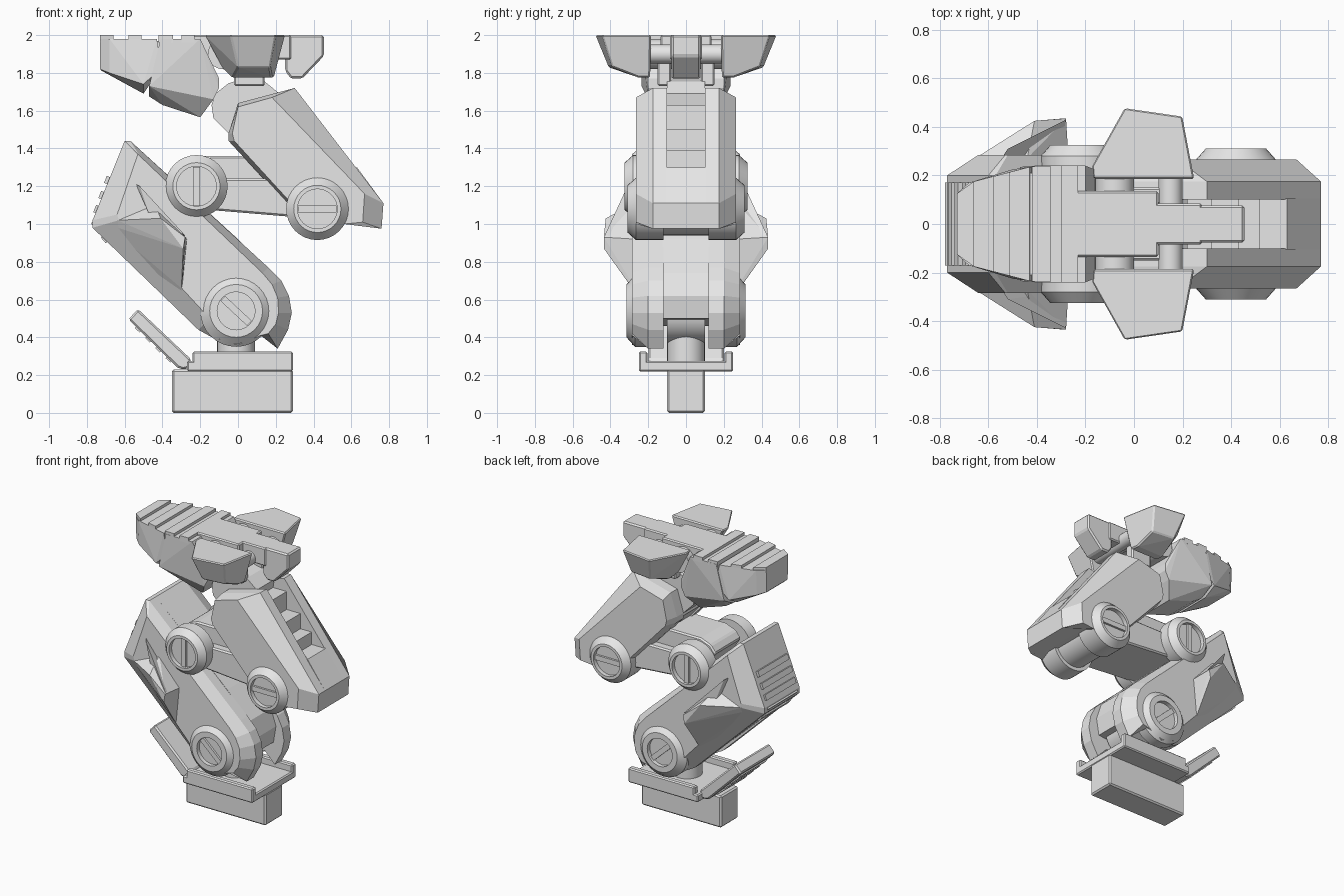
import bpy, bmesh, math

if "Cube" in bpy.data.objects:
    bpy.data.objects.remove(bpy.data.objects["Cube"])

grey = bpy.data.materials.new("light grey")
grey.diffuse_color = (0.8, 0.8, 0.8, 1)
grey.use_nodes = True
grey.node_tree.nodes["Principled BSDF"].inputs["Base Color"].default_value = grey.diffuse_color


def finish(bm, name, bevel=0.0, smooth=False):
    bmesh.ops.recalc_face_normals(bm, faces=bm.faces[:])
    me = bpy.data.meshes.new(name)
    bm.to_mesh(me)
    bm.free()
    ob = bpy.data.objects.new(name, me)
    bpy.context.collection.objects.link(ob)
    me.materials.append(grey)
    if bevel:
        m = ob.modifiers.new("edge", 'BEVEL')
        m.width, m.segments, m.limit_method = bevel, 1, 'ANGLE'
    if smooth:
        bpy.context.view_layer.objects.active = ob
        ob.select_set(True)
        bpy.ops.object.shade_smooth_by_angle(angle=math.radians(30))
        ob.select_set(False)
    return ob


def loft(name, sections, bevel=0.0):
    """Join equal-length (x, z) profiles placed at rising y."""
    bm = bmesh.new()
    rings = [[bm.verts.new((x, y, z)) for x, z in p] for y, p in sections]
    n = len(rings[0])
    for a, b in zip(rings, rings[1:]):
        for i in range(n):
            bm.faces.new((a[i], a[(i + 1) % n], b[(i + 1) % n], b[i]))
    bm.faces.new(rings[0])
    bm.faces.new(rings[-1])
    return finish(bm, name, bevel)


def prism(name, profile, half, bevel=0.0):
    return loft(name, [(-half, profile), (half, profile)], bevel)


def both(name, sections, bevel=0.0):
    loft("left_" + name, sections, bevel)
    loft("right_" + name, [(-y, p) for y, p in sections], bevel)


def hull(name, pts, bevel=0.0):
    bm = bmesh.new()
    for p in pts:
        bm.verts.new(p)
    bmesh.ops.convex_hull(bm, input=bm.verts[:])
    bmesh.ops.dissolve_limit(bm, angle_limit=0.06, verts=bm.verts[:], edges=bm.edges[:])
    return finish(bm, name, bevel)


def sym(pts):
    return [(x, s * y, z) for x, y, z in pts for s in (-1, 1)]


def box(name, x0, x1, y0, y1, z0, z1, bevel=0.008):
    return hull(name, [(x, y, z) for x in (x0, x1) for y in (y0, y1) for z in (z0, z1)], bevel)


def bar(name, x, z, half, w, h, ang):
    """Bar running along y, its section turned by ang."""
    c, s = math.cos(ang), math.sin(ang)
    p = [(x + c * u - s * v, z + s * u + c * v)
         for u, v in ((-w, -h), (w, -h), (w, h), (-w, h))]
    return prism(name, p, half)


def lathe(name, centre, prof, sides=32):
    """Turn (radius, y) points about a y axis through centre (x, z)."""
    bm = bmesh.new()
    vs = [bm.verts.new((centre[0] + r, y, centre[1])) for r, y in prof]
    es = [bm.edges.new(e) for e in zip(vs, vs[1:])]
    bmesh.ops.spin(bm, geom=vs + es, cent=(centre[0], 0, centre[1]), axis=(0, 1, 0),
                   angle=2 * math.pi, steps=sides, use_merge=True)
    bmesh.ops.remove_doubles(bm, verts=bm.verts[:], dist=1e-4)
    return finish(bm, name, 0, True)


def drum(name, x, z, r, half):
    return lathe(name, (x, z), [(0, -half), (r, -half), (r, half), (0, half)])


def pivot(name, c, r, ri, y, ang, inner, rim):
    """Disc on each side with a chamfered rim and a slotted recess."""
    prof = [(0, inner), (r, inner), (r, y - 0.045), (rim, y), (ri, y), (ri, y - 0.03), (0, y - 0.03)]
    for s in (-1, 1):
        lathe(name, c, [(a, s * b) for a, b in prof])
        o = bar(name + "_slot", c[0], c[1], 0.01, ri * 0.97, 0.018, ang)
        o.location.y = s * (y - 0.025)


# Foot: block, tray with raised rims, post and ball
box("base_block", -0.35, 0.29, -0.1, 0.1, 0, 0.23, 0.01)
box("base_tray", -0.27, 0.29, -0.25, 0.25, 0.22, 0.275)
for s in (-1, 1):
    box("tray_rim", -0.24, 0.29, *sorted((s * 0.205, s * 0.25)), 0.22, 0.325)
bm = bmesh.new()
bmesh.ops.create_cone(bm, cap_ends=True, segments=32, radius1=0.1, radius2=0.1, depth=0.2)
bmesh.ops.translate(bm, verts=bm.verts[:], vec=(-0.01, 0, 0.36))
finish(bm, "ankle_post", 0, True)
drum("ankle_drum", -0.01, 0.54, 0.17, 0.1)

# Tilted toe flap with ribs underneath
prism("toe_flap", [(-0.53, 0.55), (-0.58, 0.495), (-0.32, 0.24), (-0.29, 0.23), (-0.25, 0.24), (-0.25, 0.285)],
      0.2, 0.01)
for i in range(4):
    bar("flap_rib", -0.525 + i * 0.054, 0.446 - i * 0.053, 0.15, 0.017, 0.012, -0.77)

# Shin: two chamfered halves around a core
P = [(-.60, 1.44), (-.57, 1.44), (.16, .77), (.23, .70), (.27, .62), (.285, .53), (.265, .44), (.21, .34),
     (.13, .42), (0, .36), (-.12, .39), (-.21, .44), (-.77, .98), (-.77, 1.02)]
Q = [(-.53, 1.37), (-.52, 1.36), (.13, .74), (.18, .68), (.21, .61), (.215, .53), (.20, .47), (.16, .42),
     (.12, .41), (0, .36), (-.1, .39), (-.15, .50), (-.63, 1.02), (-.64, 1.05)]
both("shin_shell", [(0.12, P), (0.20, P), (0.285, Q)])
prism("shin_core", [(-.60, 1.44), (-.57, 1.44), (.0, .92), (.18, .74), (.22, .62), (.2, .5),
                    (-.2, .46), (-.77, .98), (-.77, 1.02)], 0.125)
for x, z in ((-.685, 1.23), (-.715, 1.15), (-.742, 1.075), (-.752, 1.0), (-.70, .925)):
    bar("shin_rib", x, z, 0.17, 0.018, 0.02, -0.37 if z > 1.03 else 0.7)

# Side cheeks of the shin, each with a raised fin
for s in (-1, 1):
    hull("shin_cheek", [(x, s * y, z) for x, y, z in (
        (-.41, .425, 1.03), (-.28, .435, .93), (-.29, .435, .87), (-.27, .27, .92), (-.44, .27, 1.11),
        (-.30, .285, .66), (-.64, .28, 1.02), (-.62, .27, 1.0), (-.30, .22, .58), (-.70, .23, 1.0))])
    hull("cheek_fin", [(x, s * y, z) for x, y, z in (
        (-.54, .28, 1.21), (-.52, .31, 1.20), (-.28, .43, .94), (-.31, .28, .92),
        (-.47, .33, 1.05), (-.47, .28, 1.05))])

# Knee link with an upper spine
prism("knee_link", [(-.22, 1.24), (.42, 1.24), (.5, 1.08), (.42, 1.0), (.26, 1.04), (-.22, 1.08)], 0.21, 0.01)
prism("knee_spine", [(-.34, 1.28), (-.3, 1.33), (-.22, 1.36), (.12, 1.36), (.42, 1.2), (.3, 1.1), (-.22, 1.1)],
      0.15, 0.01)

# Pivots
pivot("lower_pivot", (-0.01, 0.54), 0.19, 0.1, 0.315, -0.75, 0.2, 0.14)
pivot("middle_pivot", (-0.22, 1.20), 0.165, 0.105, 0.325, math.pi / 2, 0.19, 0.125)
pivot("upper_pivot", (0.42, 1.08), 0.165, 0.105, 0.31, 0.0, 0.12, 0.125)
drum("upper_axle", 0.42, 1.08, 0.14, 0.13)

# Thigh: chamfered halves with a stepped slot between
P = [(0, 1.64), (.30, 1.72), (.77, 1.11), (.76, .975), (.6, 1.02), (.29, 1.07), (-.05, 1.44), (-.05, 1.48)]
Q = [(.0, 1.62), (.18, 1.67), (.67, 1.16), (.66, 1.01), (.56, 1.0), (.31, 1.08), (-.02, 1.44), (-.03, 1.48)]
both("thigh_shell", [(0.1, P), (0.175, P), (0.265, Q)])
prism("thigh_core", [(0, 1.64), (.2, 1.69), (.2, 1.63), (.32, 1.63), (.32, 1.5), (.43, 1.5), (.43, 1.39),
                     (.52, 1.39), (.52, 1.30), (.63, 1.30), (.77, 1.11), (.76, .975),
                     (.6, 1.02), (.29, 1.07), (-.05, 1.46)], 0.105)

# Hip joint
prism("hip_joint", [(-.14, 1.63), (-.12, 1.69), (-.05, 1.745), (.05, 1.775), (.14, 1.755),
                    (.22, 1.69), (.2, 1.55), (-.02, 1.45), (-.13, 1.56)], 0.1)
for s in (-1, 1):
    box("hip_pillar", -0.02, 0.14, *sorted((s * 0.08, s * 0.15)), 1.73, 1.92)

# Top plate with cross pins and rear block
box("top_plate", -0.25, 0.1, -0.135, 0.135, 1.88, 2.0)
box("top_bridge", 0.08, 0.28, -0.085, 0.085, 1.87, 2.0)
drum("front_cross_pin", -0.08, 1.9, 0.08, 0.2)
drum("rear_cross_pin", 0.15, 1.9, 0.05, 0.2)
prism("rear_block", [(.25, 2.0), (.25, 1.81), (.28, 1.77), (.34, 1.77), (.455, 1.89), (.455, 2.0)], 0.077, 0.01)

# Flared side wings
for s in (-1, 1):
    hull("side_wing", [(x, s * y, z) for x, y, z in (
        (-.17, .185, 2), (-.175, .24, 2), (-.04, .48, 2), (.2, .445, 2), (.25, .185, 2),
        (-.08, .19, 1.82), (-.03, .19, 1.775), (.19, .19, 1.775), (-.03, .25, 1.775), (.18, .25, 1.775),
        (.0, .41, 1.83), (.17, .39, 1.83))], 0.008)

# Toe cap in two pieces, with cross ridges on top
hull("toe_tip", sym([(-.73, .125, 1.98), (-.68, .17, 1.98), (-.43, .235, 1.98), (-.73, .12, 1.82),
                     (-.68, .16, 1.80), (-.50, .225, 1.74), (-.72, .1, 1.81), (-.5, .13, 1.69),
                     (-.405, .235, 1.83)]))
hull("toe_middle", sym([(-.41, .24, 1.98), (-.2, .24, 1.98), (-.385, .24, 1.83), (-.47, .235, 1.73),
                        (-.47, .13, 1.675), (-.4, .12, 1.63), (-.2, .12, 1.565), (-.13, .2, 1.66),
                        (-.10, .2, 1.72), (-.10, .2, 1.77)]))
box("toe_seam_core", -0.5, -0.36, -0.21, 0.21, 1.76, 1.97, 0)
for x0, x1, w0, w1 in ((-.73, -.66, .125, .175), (-.58, -.51, .196, .214),
                       (-.42, -.345, .237, .24), (-.30, -.23, .24, .24)):
    hull("toe_ridge", sym([(x, w, z) for x, w in ((x0, w0), (x1, w1)) for z in (1.96, 2.0)]))
